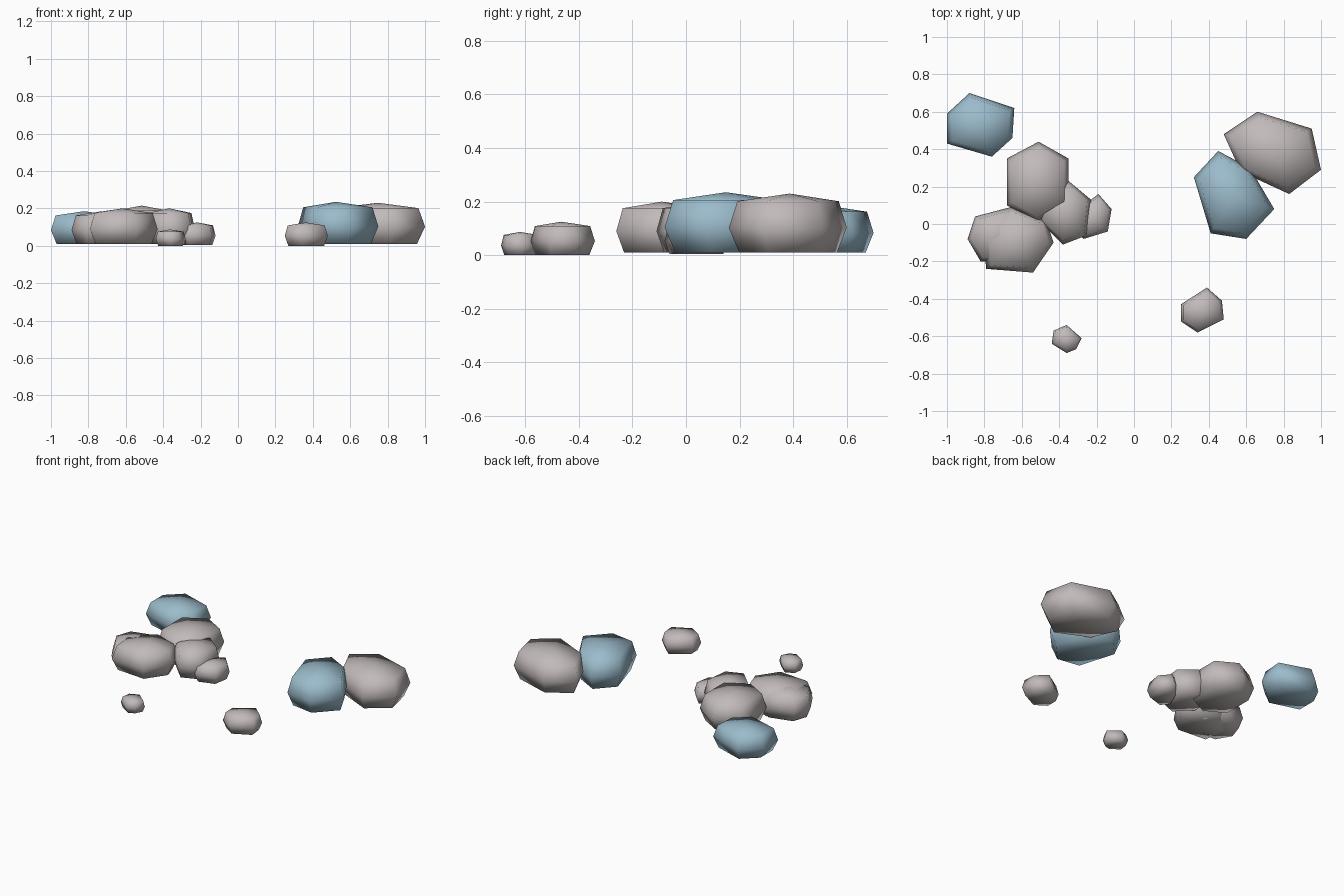
import bpy
import bmesh
from mathutils import Vector

default_cube = bpy.data.objects.get("Cube")
if default_cube:
    bpy.data.objects.remove(default_cube, do_unlink=True)


def make_material(name, colour):
    material = bpy.data.materials.new(name)
    material.use_nodes = True
    material.diffuse_color = colour
    shader = material.node_tree.nodes["Principled BSDF"]
    shader.inputs["Base Color"].default_value = colour
    shader.inputs["Roughness"].default_value = 0.9
    return material


grey = make_material("warm grey stone", (0.54, 0.49, 0.49, 1))
blue = make_material("blue stone", (0.33, 0.50, 0.60, 1))

# Shared boulder section: ring scale and height fraction, from base to shoulder
SECTION = ((0.83, 0.0), (1.0, 0.42), (0.86, 0.87))


def boulder(name, material, outline, top, base=0.01):
    """Loft a faceted outline through the section and close it with two caps."""
    bm = bmesh.new()
    corners = [Vector(point) for point in outline]
    centre = sum(corners, Vector((0, 0))) / len(corners)
    count = len(corners)
    rings = []
    for scale, fraction in SECTION:
        z = base + (top - base) * fraction
        ring = []
        for corner in corners:
            spot = centre + (corner - centre) * scale
            ring.append(bm.verts.new((spot.x, spot.y, z)))
        rings.append(ring)

    # Side walls
    for lower, upper in zip(rings, rings[1:]):
        for i in range(count):
            j = (i + 1) % count
            bm.faces.new((lower[i], lower[j], upper[j], upper[i]))

    # Flat underside and gently domed top
    for ring, z in ((rings[0], base), (rings[-1], top)):
        hub = bm.verts.new((centre.x, centre.y, z))
        for i in range(count):
            bm.faces.new((ring[i], ring[(i + 1) % count], hub))

    bmesh.ops.recalc_face_normals(bm, faces=bm.faces[:])
    for face in bm.faces:
        face.smooth = True
    mesh = bpy.data.meshes.new(name)
    bm.to_mesh(mesh)
    bm.free()
    mesh.materials.append(material)
    rock = bpy.data.objects.new(name, mesh)
    bpy.context.collection.objects.link(rock)
    return rock


# Right-hand group as seen from above: a blue and a grey boulder leaning together
boulder("large_blue_boulder", blue,
        [(.45, .39), (.62, .30), (.75, .08), (.60, -.08), (.41, -.05), (.32, .25)],
        top=0.235)
boulder("large_grey_boulder", grey,
        [(.66, .60), (.95, .51), (1.0, .29), (.83, .16), (.57, .28), (.48, .48)],
        top=0.23)

# Lone blue boulder at the back
boulder("back_blue_boulder", blue,
        [(-.88, .70), (-.64, .62), (-.65, .46), (-.76, .36), (-1.0, .43), (-1.0, .59)],
        top=0.185)

# Clustered grey boulders
boulder("cluster_back_boulder", grey,
        [(-.51, .44), (-.35, .35), (-.35, .10), (-.52, .01), (-.68, .10), (-.68, .35)],
        top=0.215)
boulder("cluster_front_boulder", grey,
        [(-.79, -.24), (-.54, -.26), (-.43, -.10), (-.47, .02), (-.66, .09), (-.81, -.05)],
        top=0.2)
boulder("cluster_side_boulder", grey,
        [(-.89, -.08), (-.85, .04), (-.66, .09), (-.55, 0), (-.60, -.20), (-.82, -.20)],
        top=0.185)
boulder("cluster_middle_boulder", grey,
        [(-.35, .23), (-.23, .13), (-.25, -.06), (-.38, -.11), (-.50, .01), (-.50, .15)],
        top=0.2)
boulder("cluster_small_rock", grey,
        [(-.19, .16), (-.12, .08), (-.14, -.04), (-.27, -.08), (-.32, -.02), (-.27, .10)],
        top=0.125, base=0.004)

# Loose rocks at the front
boulder("loose_rock", grey,
        [(.39, -.34), (.47, -.41), (.48, -.51), (.34, -.58), (.25, -.52), (.25, -.43)],
        top=0.125, base=0)
boulder("loose_pebble", grey,
        [(-.36, -.54), (-.28, -.61), (-.31, -.67), (-.36, -.69), (-.44, -.64), (-.43, -.57)],
        top=0.087, base=0)
